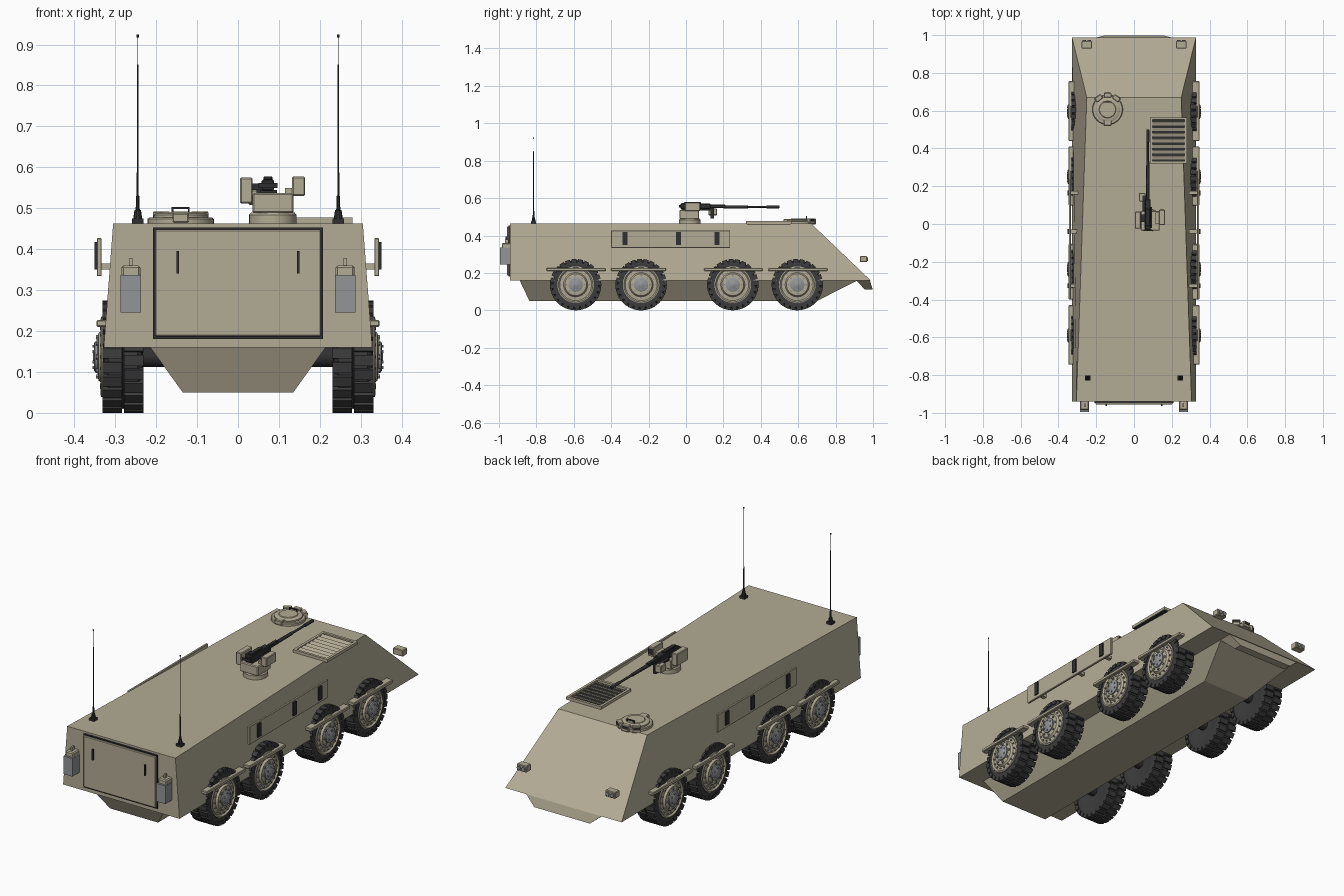
import bpy, bmesh, math
from mathutils import Matrix, Vector

if "Cube" in bpy.data.objects:
    bpy.data.objects.remove(bpy.data.objects["Cube"])


def material(name, rgb):
    m = bpy.data.materials.new(name)
    m.diffuse_color = (*rgb, 1)
    m.use_nodes = True
    m.node_tree.nodes["Principled BSDF"].inputs["Base Color"].default_value = m.diffuse_color
    return m


TAN = material("tan", (0.45, 0.41, 0.30))
DARK = material("dark", (0.03, 0.03, 0.032))
RUBBER = material("rubber", (0.045, 0.045, 0.045))
GREY = material("grey", (0.29, 0.30, 0.31))


def finish(name, bm, mat, smooth=False):
    bmesh.ops.recalc_face_normals(bm, faces=bm.faces)
    me = bpy.data.meshes.new(name)
    bm.to_mesh(me)
    bm.free()
    me.materials.append(mat)
    ob = bpy.data.objects.new(name, me)
    bpy.context.collection.objects.link(ob)
    if smooth:
        bpy.ops.object.select_all(action='DESELECT')
        ob.select_set(True)
        bpy.context.view_layer.objects.active = ob
        bpy.ops.object.shade_smooth_by_angle(angle=math.radians(35))
    return ob


def prism(name, low, high, mat=TAN):
    """Solid between two matching 3D polygons."""
    bm = bmesh.new()
    a = [bm.verts.new(p) for p in low]
    b = [bm.verts.new(p) for p in high]
    n = len(a)
    bm.faces.new(a)
    bm.faces.new(b)
    for i in range(n):
        bm.faces.new((a[i], a[(i + 1) % n], b[(i + 1) % n], b[i]))
    return finish(name, bm, mat)


def rect(hw, y0, y1, z, hw1=None):
    w = hw if hw1 is None else hw1
    return [(-hw, y0, z), (hw, y0, z), (w, y1, z), (-w, y1, z)]


def box(name, x, y, z, mat=TAN, bevel=0.0):
    bm = bmesh.new()
    c = Vector([(p[0] + p[1]) / 2 for p in (x, y, z)])
    s = [abs(p[1] - p[0]) for p in (x, y, z)]
    bmesh.ops.create_cube(bm, size=1, matrix=Matrix.Translation(c) @ Matrix.Diagonal((*s, 1)))
    if bevel:
        bmesh.ops.bevel(bm, geom=bm.edges[:], offset=bevel, segments=1, affect='EDGES')
    return finish(name, bm, mat)


def lathe(name, prof, axis, loc, mat, segs=32):
    """Revolve (distance along axis, radius) points about the X, Y or Z axis."""
    bm = bmesh.new()
    rings = []
    for d, r in prof:
        ring = []
        for i in range(segs):
            t = 2 * math.pi * i / segs
            u, v = r * math.cos(t), r * math.sin(t)
            p = {'X': (d, u, v), 'Y': (u, d, v), 'Z': (u, v, d)}[axis]
            ring.append(bm.verts.new(p))
        rings.append(ring)
    for a, b in zip(rings, rings[1:]):
        for i in range(segs):
            j = (i + 1) % segs
            bm.faces.new((a[i], a[j], b[j], b[i]))
    bm.faces.new(rings[0])
    bm.faces.new(rings[-1])
    ob = finish(name, bm, mat, True)
    ob.location = loc
    return ob


# Hull, boat-shaped belly and bow plate
prism("hull", rect(.328, -.94, .987, .16), rect(.305, -.94, .67, .463, .25))
prism("belly", rect(.135, -.837, .70, .05), rect(.215, -.89, .92, .161))
prism("bow_plate", rect(.157, .955, .998, .112), rect(.215, .91, .983, .161))

# Rear ramp with frame and handles
box("ramp_seal", (-.208, .208), (-.948, -.935), (.181, .453), DARK)
box("rear_ramp", (-.203, .203), (-.956, -.935), (.187, .448), TAN, .003)
for s in (-1, 1):
    box("ramp_handle", (s * .144, s * .150), (-.964, -.95), (.34, .395), DARK)

# Items mirrored on both sides
for s in (-1, 1):
    # rear stowage cans
    box("can", (s * .238, s * .285), (-.985, -.935), (.25, .36), TAN, .005)
    box("can_holder", (s * .237, s * .287), (-.995, -.935), (.245, .337), GREY)
    box("can_cap", (s * .258, s * .266), (-.968, -.95), (.36, .378))
    # headlights
    box("headlight", (s * .222, s * .278), (.93, .968), (.257, .29), TAN, .003)
    for k in (.237, .263):
        lathe("headlight_lens", [(0, .010), (.008, .010)], 'Y', (s * k, .966, .273), GREY, 12)
    # side stowage panel with slots
    box("side_panel", (s * .333, s * .345), (-.40, .236), (.334, .427), TAN, .002)
    for y in (-.327, -.04, .165):
        box("panel_slot", (s * .338, s * .351), (y - .013, y + .013), (.35, .418), DARK)
        box("panel_bracket", (s * .29, s * .335), (y - .01, y + .01), (.35, .365))
    # mudguard strips
    for y0, y1 in ((-.745, -.43), (-.40, -.107), (.097, .41), (.44, .756)):
        box("mudguard", (s * .295, s * .346), (y0, y1), (.21, .227), TAN, .003)
    # antennas
    ax, ay = s * .245, -.815
    box("antenna_base", (ax - .014, ax + .014), (ay - .014, ay + .014), (.463, .475), DARK)
    lathe("antenna", [(.475, .011), (.495, .008), (.497, .005), (.53, .004), (.531, .0025),
                      (.85, .0018), (.851, .001), (.917, .001), (.918, .003), (.924, .003)],
          'Z', (ax, ay, 0), DARK, 10)

# Wheel parts, local X axis pointing outward
tyre = lathe("tyre", [(-.042, .08), (-.049, .10), (-.046, .12), (-.036, .129), (-.003, .129), (0, .125),
                      (.003, .129), (.036, .129), (.046, .12), (.049, .10), (.042, .085), (.036, .085)],
             'X', (0, 0, 0), RUBBER, 48)
bm = bmesh.new()
for row in (-1, 1):
    for i in range(24):
        rot = Matrix.Rotation(2 * math.pi * (i + .25 * row) / 24, 4, 'X')
        m = rot @ Matrix.Translation((row * .0265, 0, .127)) @ Matrix.Diagonal((.047, .026, .020, 1))
        bmesh.ops.create_cube(bm, size=1, matrix=m)
tread = finish("tread", bm, RUBBER)
rim = lathe("rim", [(-.04, .09), (.036, .098), (.053, .098), (.055, .092), (.048, .085), (.050, .065),
                    (.060, .058), (.062, .04)], 'X', (0, 0, 0), TAN)
hub = lathe("hub", [(.05, .038), (.068, .038), (.071, .033), (.071, .017), (.073, .014)],
            'X', (0, 0, 0), GREY, 24)
bm = bmesh.new()
for count, rad, x, size in ((8, .048, .062, .006), (16, .075, .052, .004), (6, .026, .071, .004)):
    for i in range(count):
        m = (Matrix.Rotation(2 * math.pi * i / count, 4, 'X') @ Matrix.Translation((x, 0, rad))
             @ Matrix.Rotation(math.pi / 2, 4, 'Y'))
        bmesh.ops.create_cone(bm, cap_ends=True, segments=6, radius1=size, radius2=size, depth=.008, matrix=m)
bolts = finish("wheel_bolts", bm, GREY)
for s in (-1, 1):
    for y in (-.59, -.24, .25, .595):
        for part in (tyre, tread, rim, hub, bolts):
            ob = part.copy()
            ob.location = (s * .281, y, .137)
            ob.rotation_euler.z = 0 if s > 0 else math.pi
            bpy.context.collection.objects.link(ob)
        lathe("axle", [(0, .025), (s * .14, .025)], 'X', (s * .12, y, .137), DARK, 12)
for part in (tyre, tread, rim, hub, bolts):
    bpy.data.objects.remove(part)

# Driver hatch with periscopes and grab handle
hx, hy = -.14, .606
lathe("hatch_ring", [(.460, .081), (.474, .081), (.477, .077), (.477, .06)], 'Z', (hx, hy, 0), TAN, 40)
lathe("hatch_lid", [(.47, .066), (.484, .066), (.488, .06), (.488, .045), (.491, .042)], 'Z', (hx, hy, 0), TAN, 40)
box("hatch_handle", (hx - .022, hx + .022), (hy + .036, hy + .042), (.498, .503), DARK)
for s in (-1, 1):
    box("hatch_handle_leg", (hx + s * .018, hx + s * .022), (hy + .036, hy + .042), (.486, .50), DARK)
box("hatch_hinge", (hx - .02, hx + .02), (hy - .085, hy - .055), (.465, .488), TAN, .003)
for a in (-38, 0, 38):
    ob = box("periscope", (-.02, .02), (.063, .088), (.460, .492), TAN, .003)
    glass = box("periscope_glass", (-.015, .015), (.08, .0895), (.474, .487), DARK)
    for o in (ob, glass):
        o.location = (hx, hy, 0)
        o.rotation_euler.z = math.radians(a)

# Engine grille
gx, gy = (.085, .28), (.32, .565)
box("grille_bed", (.09, .275), (.325, .56), (.460, .466), DARK)
for y0, y1 in ((.32, .333), (.552, .565)):
    box("grille_frame_end", gx, (y0, y1), (.462, .477))
for x0, x1 in ((.085, .098), (.267, .28)):
    box("grille_frame_side", (x0, x1), gy, (.462, .477))
for i in range(7):
    y = .352 + i * .030
    ob = box("grille_slat", (.096, .269), (-.010, .010), (-.0015, .0015))
    ob.location = (0, y, .471)
    ob.rotation_euler.x = math.radians(20)

# Remote weapon mount
tx, ty = .085, .02
lathe("mount_ring", [(.460, .058), (.484, .058), (.490, .053)], 'Z', (tx, ty, 0), TAN, 32)
box("mount_body", (.035, .136), (-.035, .07), (.488, .537), TAN, .004)
box("ammo_box", (.005, .036), (-.025, .065), (.512, .575), TAN, .003)
box("sight_box", (.132, .164), (-.005, .075), (.53, .577), TAN, .003)
box("sight_glass", (.137, .159), (.074, .078), (.54, .568), DARK)
box("sight_arm", (.115, .135), (0, .06), (.53, .55))
box("cradle", (.055, .095), (-.02, .09), (.534, .545), DARK)
box("feed_tray", (.034, .07), (.01, .05), (.545, .56), DARK)
box("front_can", (.026, .06), (.12, .165), (.508, .545), TAN, .003)
box("can_arm", (.045, .075), (.07, .15), (.535, .545), DARK)

# Machine gun
box("gun_receiver", (.058, .088), (-.03, .13), (.543, .570), DARK, .003)
box("gun_cover", (.062, .084), (-.01, .08), (.569, .578), DARK, .002)
box("gun_grip", (.065, .081), (.13, .15), (.49, .55), DARK)
box("gun_rear_handle", (.05, .096), (-.038, -.03), (.55, .562), DARK)
box("gun_front_block", (.064, .082), (.125, .21), (.547, .565), DARK, .002)
lathe("gun_barrel", [(.2, .009), (.33, .008), (.331, .006), (.43, .0055), (.431, .008), (.497, .008), (.5, .006)],
      'Y', (.073, 0, .553), DARK, 14)
